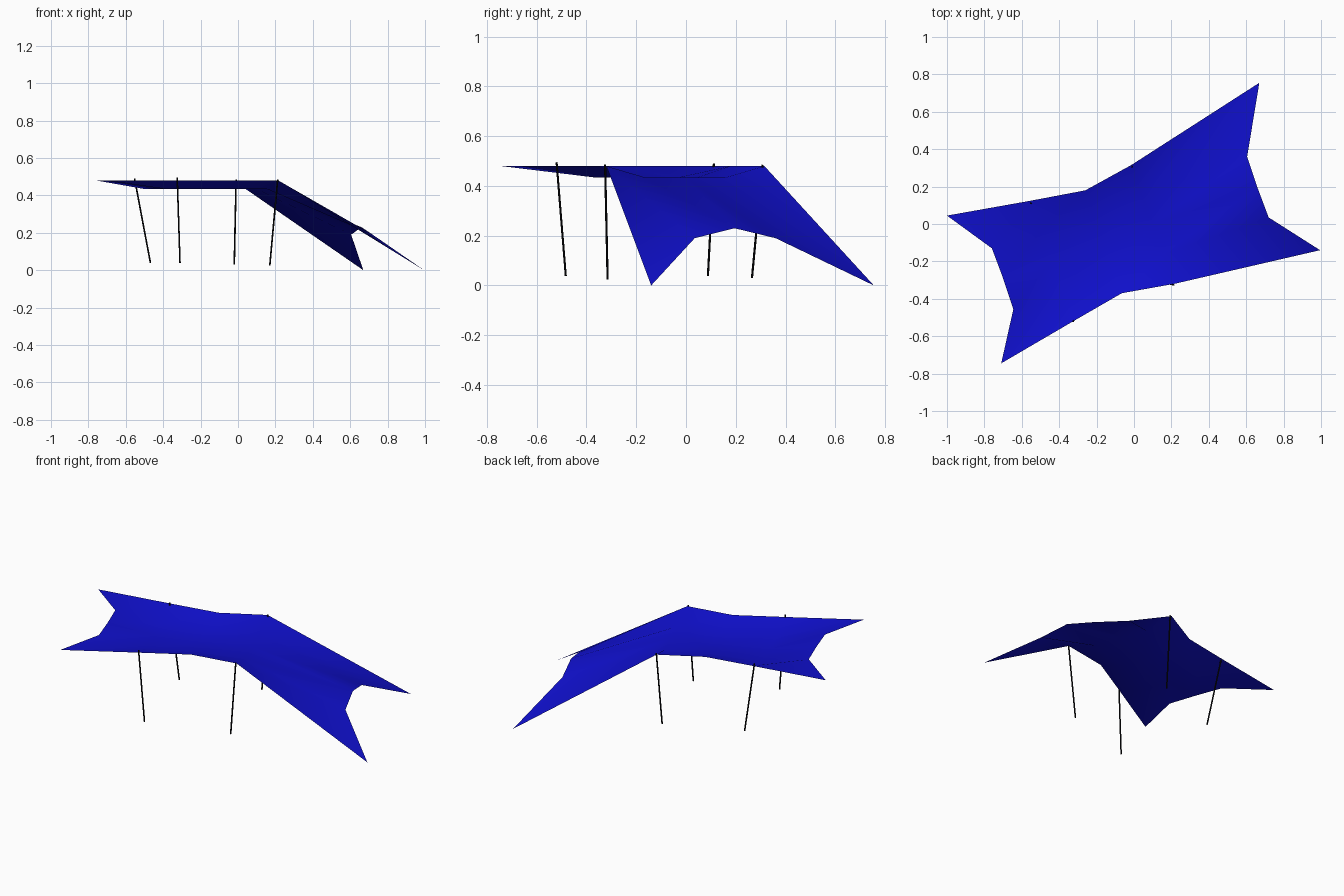
import bpy, bmesh
from mathutils import Vector

cube = bpy.data.objects.get("Cube")
if cube:
    bpy.data.objects.remove(cube)


def material(name, rgb):
    m = bpy.data.materials.new(name)
    m.use_nodes = True
    m.diffuse_color = (*rgb, 1)
    bsdf = next(n for n in m.node_tree.nodes if n.type == 'BSDF_PRINCIPLED')
    bsdf.inputs["Base Color"].default_value = (*rgb, 1)
    return m


def make_object(name, bm, mat, smooth):
    mesh = bpy.data.meshes.new(name)
    bm.to_mesh(mesh)
    bm.free()
    mesh.materials.append(mat)
    for p in mesh.polygons:
        p.use_smooth = smooth
    ob = bpy.data.objects.new(name, mesh)
    bpy.context.scene.collection.objects.link(ob)
    return ob


blue = material("blue fabric", (0.005, 0.005, 0.62))
black = material("black pole", (0.003, 0.003, 0.004))

TOP, SAG = 0.48, 0.433


def sagging_column(front, back):
    """Five points across the sheet: raised hems, sagging middle."""
    a, b = Vector((*front, TOP)), Vector((*back, TOP))
    column = [a.lerp(b, i / 4) for i in range(5)]
    for p in column[1:4]:
        p.z = SAG
    return column


# Canopy: columns of points from the level end to the sloping end
left_end = [(-0.71, -0.745, TOP), (-0.645, -0.455, TOP), (-0.70, -0.29, TOP),
            (-0.76, -0.13, TOP), (-1.0, 0.045, TOP)]
right_end = [(0.995, -0.14, 0), (0.72, 0.035, 0.19), (0.66, 0.195, 0.23),
             (0.605, 0.36, 0.19), (0.67, 0.755, 0)]
columns = [left_end,
           sagging_column((-0.325, -0.52), (-0.55, 0.125)),
           sagging_column((-0.065, -0.37), (-0.26, 0.18)),
           sagging_column((0.215, -0.32), (-0.015, 0.315)),
           right_end]

bm = bmesh.new()
grid = [[bm.verts.new(p) for p in col] for col in columns]
for c, d in zip(grid, grid[1:]):
    for j in range(4):
        bm.faces.new((c[j], d[j], d[j + 1]))
        bm.faces.new((c[j], d[j + 1], c[j + 1]))
make_object("canopy", bm, blue, True)

# Four leaning support poles
poles = {
    "front_left_pole": ((0.17, -0.315, 0.025), (0.212, -0.325, 0.485)),
    "back_left_pole": ((-0.02, 0.265, 0.03), (-0.01, 0.308, 0.485)),
    "front_right_pole": ((-0.31, -0.483, 0.038), (-0.325, -0.52, 0.495)),
    "back_right_pole": ((-0.468, 0.088, 0.038), (-0.553, 0.112, 0.49)),
}
for name, (foot, head) in poles.items():
    foot, head = Vector(foot), Vector(head)
    axis = head - foot
    bm = bmesh.new()
    bmesh.ops.create_cone(bm, cap_ends=True, segments=8, radius1=0.0045,
                          radius2=0.0045, depth=axis.length)
    ob = make_object(name, bm, black, False)
    ob.location = (foot + head) / 2
    ob.rotation_euler = axis.to_track_quat('Z', 'Y').to_euler()
